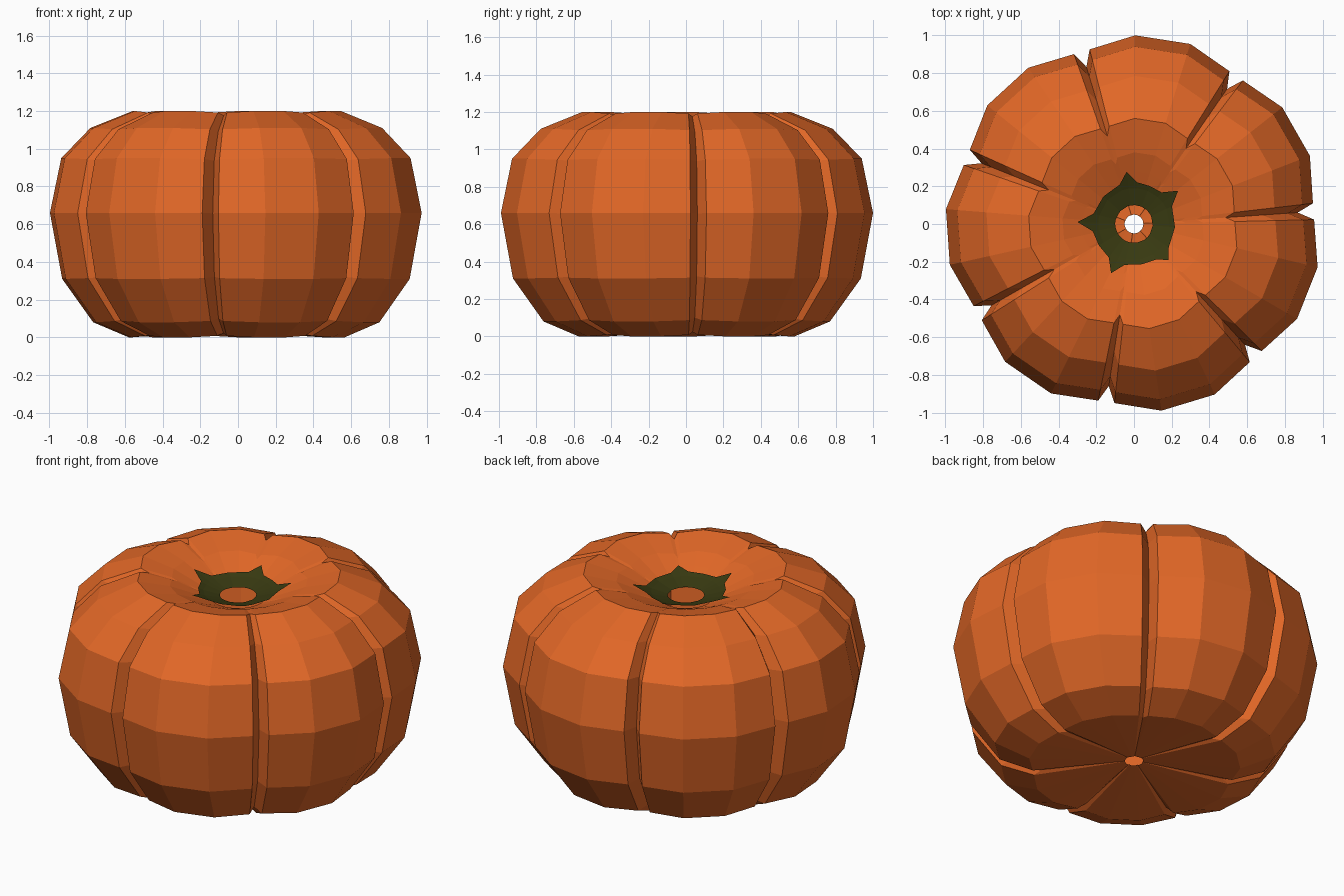
import bpy
import math

if "Cube" in bpy.data.objects:
    bpy.data.objects.remove(bpy.data.objects["Cube"])


def material(name, rgb):
    m = bpy.data.materials.new(name)
    m.diffuse_color = (*rgb, 1)
    m.use_nodes = True
    m.node_tree.nodes["Principled BSDF"].inputs["Base Color"].default_value = m.diffuse_color
    return m


def make_object(name, rings, mat):
    """Skin a list of equal-length closed rings, inner/lower ring first."""
    n = len(rings[0])
    verts = [v for ring in rings for v in ring]
    faces = []
    for k in range(len(rings) - 1):
        for i in range(n):
            j = (i + 1) % n
            faces.append((k * n + i, k * n + j, (k + 1) * n + j, (k + 1) * n + i))
    mesh = bpy.data.meshes.new(name)
    mesh.from_pydata(verts, [], faces)
    mesh.materials.append(mat)
    mesh.update()
    obj = bpy.data.objects.new(name, mesh)
    bpy.context.collection.objects.link(obj)
    return obj


def polar(r, deg, z):
    a = math.radians(deg)
    return (r * math.cos(a), r * math.sin(a), z)


orange = material("pumpkin orange", (0.76, 0.137, 0.020))
green = material("dark stem green", (0.040, 0.042, 0.0056))

# Pumpkin shell: seven lobes, each a groove plus four rib points
LOBES = 7
STEP = 360 / LOBES
lobe = [(0, 0.87), (2.6, 0.955), (17.2, 1.0), (34.2, 1.0), (STEP - 2.6, 0.955)]
# (radius, height, groove strength) from the bottom hole to the top bowl
profile = [(0.05, 0.04, 0.3), (0.58, 0.0, 1), (0.77, 0.08, 1), (0.935, 0.31, 1),
           (1.0, 0.66, 1), (0.94, 0.95, 1), (0.785, 1.11, 1), (0.56, 1.2, 1),
           (0.38, 1.155, 1), (0.28, 1.112, 0.8), (0.15, 1.055, 0.2)]
rings = []
for r, z, s in profile:
    ring = []
    for k in range(LOBES):
        for a, f in lobe:
            cut = (1 - f) * s
            zz = 0.6 + (z - 0.6) * (1 - 0.3 * cut)
            ring.append(polar(r * (1 - cut), 4 + k * STEP + a, zz))
    rings.append(ring)
make_object("pumpkin_shell", rings, orange)

# Stem collar: open ring with five pointed tips lying in the bowl
tips = [(37, 0.293), (98, 0.28), (178, 0.30), (245, 0.288), (314, 0.265)]
outline = []
for i, (a, r) in enumerate(tips):
    nxt = tips[(i + 1) % 5][0] + (360 if i == 4 else 0)
    outline += [(a - 12, 0.222), (a, r), (a + 12, 0.222), ((a + nxt) / 2, 0.218)]
inner = [polar(0.1, a, 1.065) for a, r in outline]
middle = [polar(0.19, a, 1.09) for a, r in outline]
outer = [polar(r, a, 1.102 + (r - 0.22) * 0.42) for a, r in outline]
make_object("stem_collar", [inner, middle, outer], green).data.flip_normals()
